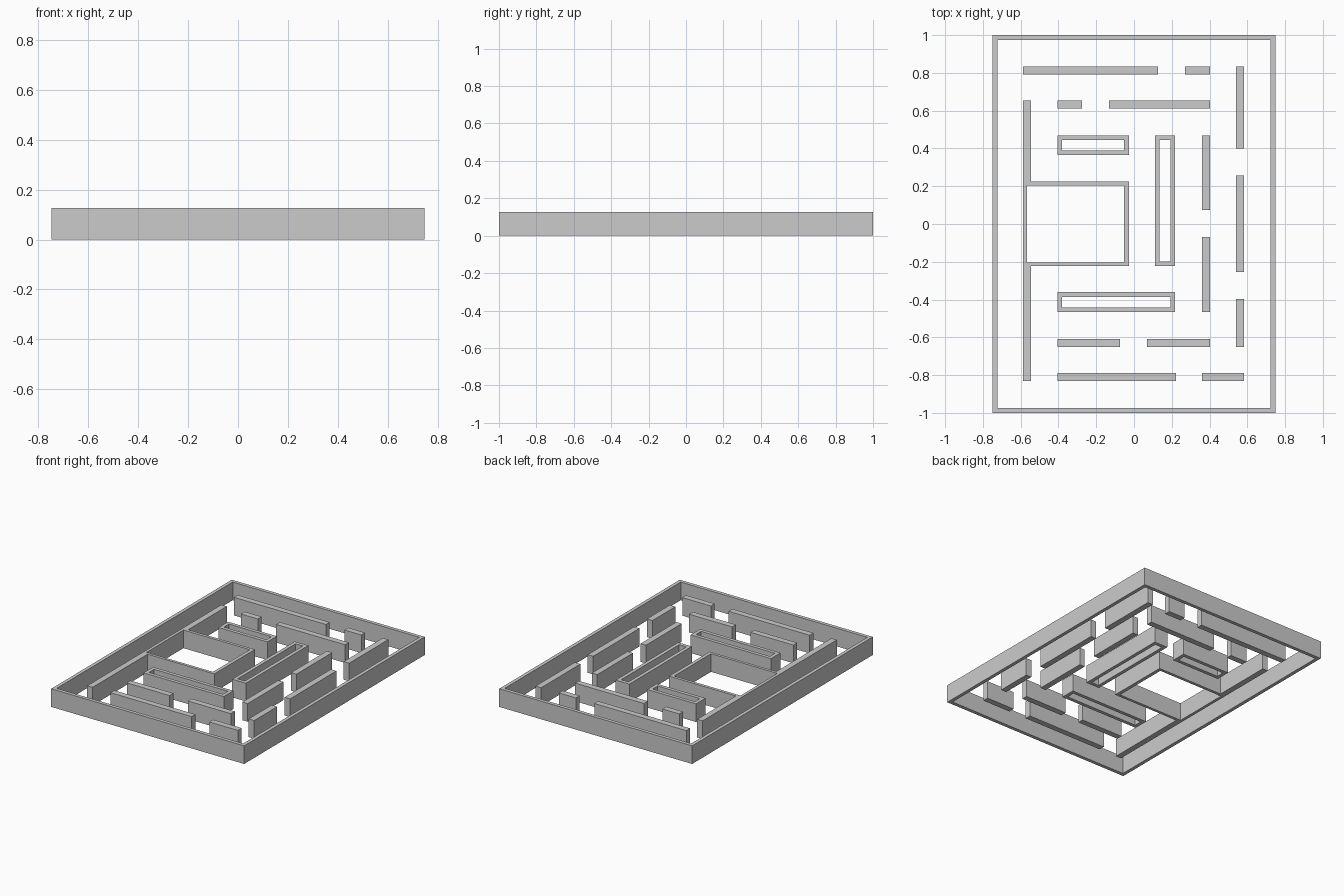
import bpy
import bmesh

HEIGHT = 0.127
RING = 0.025    # thickness of the hollow walls

cube = bpy.data.objects.get("Cube")
if cube:
    bpy.data.objects.remove(cube, do_unlink=True)

grey = bpy.data.materials.new("plain grey")
grey.use_nodes = True
COLOUR = (0.6, 0.6, 0.6, 1)
grey.diffuse_color = COLOUR
grey.node_tree.nodes["Principled BSDF"].inputs["Base Color"].default_value = COLOUR


def rect(x0, x1, y0, y1):
    return [(x0, y0), (x1, y0), (x1, y1), (x0, y1)]


def plan(name, *outlines):
    """Raise a flat plan (outer outline, then holes) to the wall height."""
    bm = bmesh.new()
    edges = []
    for outline in outlines:
        verts = [bm.verts.new((x, y, 0)) for x, y in outline]
        edges += [bm.edges.new((a, b)) for a, b in zip(verts, verts[1:] + verts[:1])]
    bmesh.ops.triangle_fill(bm, use_beauty=True, edges=edges, normal=(0, 0, 1))
    top = bmesh.ops.extrude_face_region(bm, geom=bm.faces[:], use_keep_orig=True)
    raised = [v for v in top["geom"] if isinstance(v, bmesh.types.BMVert)]
    bmesh.ops.translate(bm, vec=(0, 0, HEIGHT), verts=raised)
    bmesh.ops.recalc_face_normals(bm, faces=bm.faces[:])
    bmesh.ops.dissolve_limit(bm, angle_limit=0.01, verts=bm.verts[:], edges=bm.edges[:])
    mesh = bpy.data.meshes.new(name)
    bm.to_mesh(mesh)
    bm.free()
    mesh.materials.append(grey)
    obj = bpy.data.objects.new(name, mesh)
    bpy.context.collection.objects.link(obj)


def ring(name, x0, x1, y0, y1, t=RING):
    plan(name, rect(x0, x1, y0, y1), rect(x0 + t, x1 - t, y0 + t, y1 - t))


# Boundary and closed hollow blocks
ring("outer_wall", -0.748, 0.748, -1, 1)
ring("back_block", -0.406, -0.027, 0.364, 0.469)
ring("side_block", 0.111, 0.217, -0.223, 0.469)
ring("front_block", -0.406, 0.217, -0.467, -0.361)

# Room joined to the long left wall
plan("room_and_left_wall",
     [(-0.587, -0.832), (-0.545, -0.832), (-0.545, -0.223), (-0.027, -0.223),
      (-0.027, 0.226), (-0.545, 0.226), (-0.545, 0.654), (-0.587, 0.654)],
     rect(-0.566, -0.052, -0.203, 0.205))

# Straight walls running across: y range, then x spans
ROWS = {
    "back_wall": (0.792, 0.834, [(-0.587, 0.127), (0.27, 0.402)]),
    "inner_back_wall": (0.612, 0.654, [(-0.406, -0.275), (-0.132, 0.402)]),
    "inner_front_wall": (-0.652, -0.61, [(-0.406, -0.074), (0.069, 0.402)]),
    "front_wall": (-0.832, -0.79, [(-0.406, 0.222), (0.36, 0.582)]),
}
for name, (y0, y1, spans) in ROWS.items():
    for i, (x0, x1) in enumerate(spans, 1):
        plan(f"{name}_{i}", rect(x0, x1, y0, y1))

# Straight walls running front to back: x range, then y spans
COLUMNS = {
    "side_wall": (0.539, 0.582, [(0.4, 0.834), (-0.255, 0.258), (-0.652, -0.398)]),
    "inner_side_wall": (0.36, 0.402, [(0.073, 0.469), (-0.467, -0.07)]),
}
for name, (x0, x1, spans) in COLUMNS.items():
    for i, (y0, y1) in enumerate(spans, 1):
        plan(f"{name}_{i}", rect(x0, x1, y0, y1))
